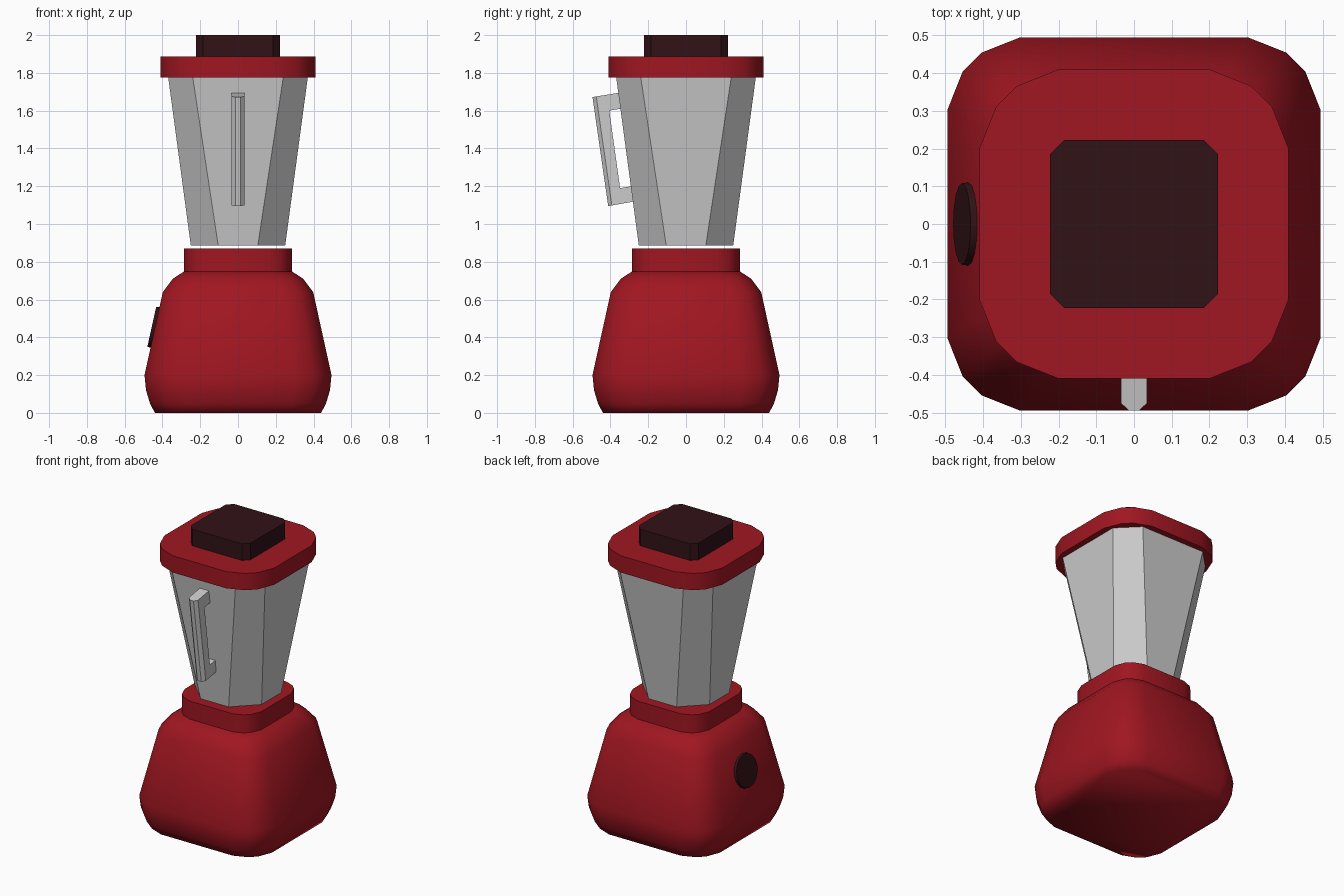
import bpy, bmesh, math
from mathutils import Matrix, Vector

if "Cube" in bpy.data.objects:
    bpy.data.objects.remove(bpy.data.objects["Cube"])


def material(name, rgb):
    m = bpy.data.materials.new(name)
    m.diffuse_color = (*rgb, 1)
    m.use_nodes = True
    m.node_tree.nodes["Principled BSDF"].inputs["Base Color"].default_value = m.diffuse_color
    return m


RED = material("red_plastic", (0.35, 0.008, 0.015))
DARK = material("dark_plastic", (0.03, 0.006, 0.008))


def finish(name, bm, mat=None, smooth=None):
    bmesh.ops.recalc_face_normals(bm, faces=bm.faces)
    me = bpy.data.meshes.new(name)
    bm.to_mesh(me)
    bm.free()
    if smooth:
        me.shade_smooth()
        me.set_sharp_from_angle(angle=math.radians(smooth))
    if mat:
        me.materials.append(mat)
    ob = bpy.data.objects.new(name, me)
    bpy.context.collection.objects.link(ob)
    return ob


def square_ring(half, flat, rounded):
    """Square outline with chamfered or three-segment corners."""
    r = half - flat
    corner = [(half, flat), (flat, half)]
    if rounded:
        corner[1:1] = [(flat + .79 * r, flat + .53 * r), (flat + .53 * r, flat + .79 * r)]
    pts = []
    for i in range(4):
        rot = Matrix.Rotation(i * math.pi / 2, 2)
        pts += [rot @ Vector(p) for p in corner]
    return pts


def loft(name, sections, rounded, mat=None, smooth=None):
    """Stack of (z, half width, half flat length) outlines, capped."""
    bm = bmesh.new()
    rings = [[bm.verts.new((p.x, p.y, z)) for p in square_ring(h, f, rounded)]
             for z, h, f in sections]
    n = len(rings[0])
    for a, b in zip(rings, rings[1:]):
        for i in range(n):
            j = (i + 1) % n
            bm.faces.new((a[i], a[j], b[j], b[i]))
    bm.faces.new(rings[0][::-1])
    bm.faces.new(rings[-1])
    return finish(name, bm, mat, smooth)


# Motor base and collar
profile = [(0, .44), (.05, .466), (.12, .487), (.2, .495),
           (.64, .398), (.71, .345), (.748, .287)]
loft("motor_base", [(z, h, h * .61) for z, h in profile], True, RED, 75)
loft("base_collar", [(.74, .286, .16), (.87, .286, .16)], True, RED, 40)

# Jug, lid and cap
loft("jug", [(.887, .25, .105), (1.78, .37, .24)], False)
loft("lid", [(1.775, .41, .2), (1.888, .41, .2)], True, RED, 40)
loft("lid_cap", [(1.885, .223, .185), (2.0, .223, .185)], False, DARK)

# Jug handle: C-shaped side profile (y, z), extruded across x
side = [(-.34, 1.697), (-.495, 1.672), (-.412, 1.095), (-.27, 1.12),
        (-.275, 1.202), (-.349, 1.19), (-.406, 1.6), (-.33, 1.613)]
bm = bmesh.new()
left = [bm.verts.new((-.034, y, z)) for y, z in side]
right = [bm.verts.new((.034, y, z)) for y, z in side]
bm.faces.new(left)
bm.faces.new(right[::-1])
for i in range(len(side)):
    j = (i + 1) % len(side)
    bm.faces.new((left[i], right[i], right[j], left[j]))
outer = [bm.edges.get((s[1], s[2])) for s in (left, right)]
bmesh.ops.bevel(bm, geom=outer, offset=.02, segments=1, affect='EDGES')
finish("jug_handle", bm)

# Control knob, set into the sloping left side
tilt = math.atan2(.097, .44)
bm = bmesh.new()
place = (Matrix.Translation((-.434, 0, .451))
         @ Matrix.Rotation(tilt - math.pi / 2, 4, 'Y'))
bmesh.ops.create_cone(bm, cap_ends=True, segments=16, radius1=.114, radius2=.108,
                      depth=.046, matrix=place)
finish("control_knob", bm, DARK, 40)
